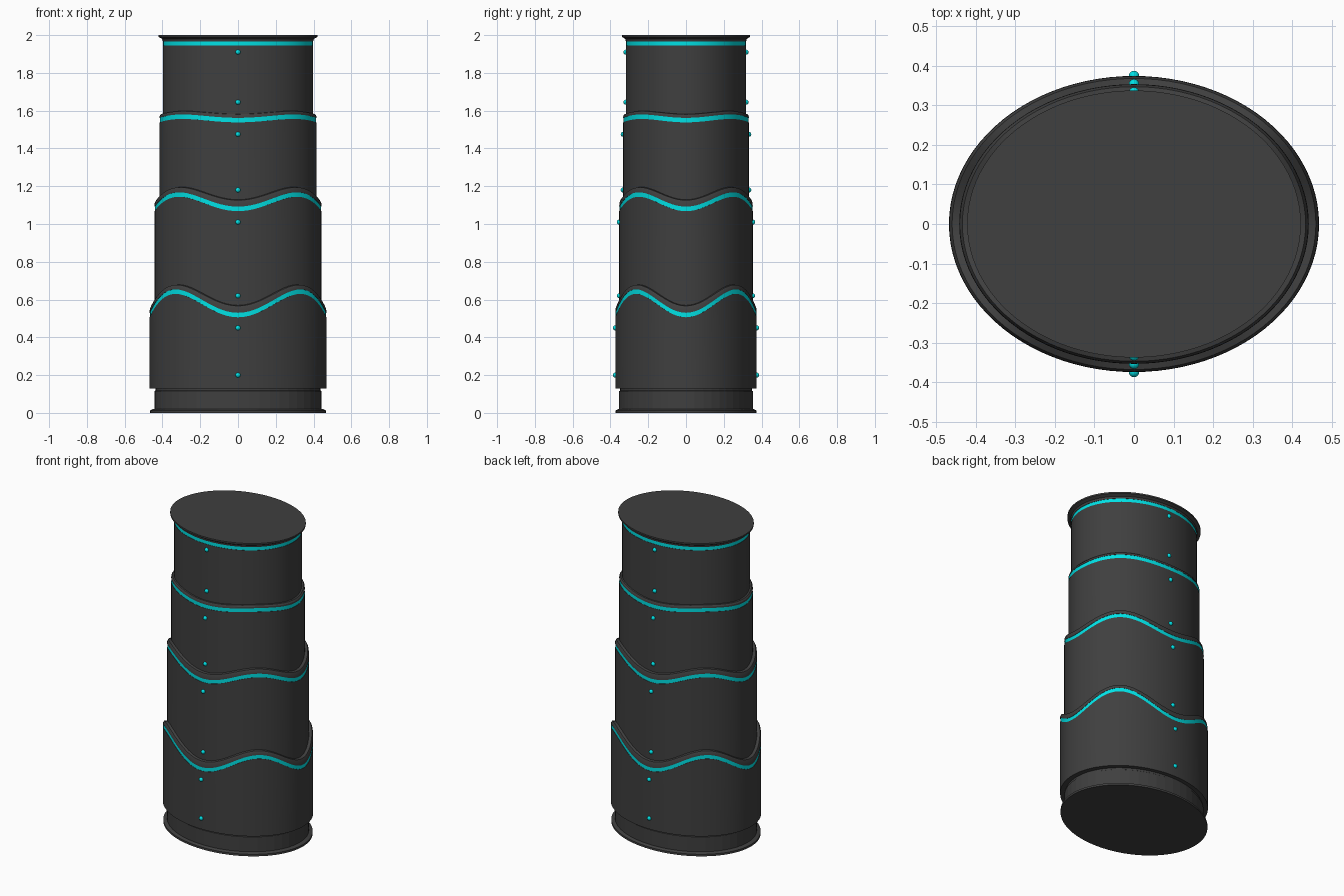
import bpy, bmesh, math

if "Cube" in bpy.data.objects:
    bpy.data.objects.remove(bpy.data.objects["Cube"])

RATIO = 0.80   # depth / width of the oval
SEGS = 96


def material(name, col):
    m = bpy.data.materials.new(name)
    m.diffuse_color = (*col, 1)
    m.use_nodes = True
    m.node_tree.nodes["Principled BSDF"].inputs["Base Color"].default_value = m.diffuse_color
    return m


DARK = material("dark_shell", (0.05, 0.05, 0.05))
CYAN = material("cyan_light", (0.0, 0.75, 0.78))


def finish(name, bm, mat, smooth=True):
    bmesh.ops.recalc_face_normals(bm, faces=bm.faces)
    me = bpy.data.meshes.new(name)
    bm.to_mesh(me)
    bm.free()
    ob = bpy.data.objects.new(name, me)
    bpy.context.collection.objects.link(ob)
    me.materials.append(mat)
    if smooth:
        bpy.context.view_layer.objects.active = ob
        ob.select_set(True)
        bpy.ops.object.shade_smooth_by_angle(angle=math.radians(30))
        ob.select_set(False)
    return ob


def loft(name, rings, mat, amp=0, segs=SEGS, closed=False, smooth=True):
    """Oval rings of (x radius, z, wave share); the wave dips at front, back and sides."""
    bm = bmesh.new()
    loops = []
    for r, z, wave in rings:
        loop = []
        for i in range(segs):
            a = 2 * math.pi * i / segs
            # constant wall offset on the short axis keeps the oval ratio
            loop.append(bm.verts.new((r * math.cos(a), r * RATIO * math.sin(a),
                                      z - wave * amp * math.cos(4 * a))))
        loops.append(loop)
    pairs = list(zip(loops, loops[1:]))
    if closed:
        pairs.append((loops[-1], loops[0]))
    else:
        bm.faces.new(loops[0])
        bm.faces.new(loops[-1])
    for a, b in pairs:
        for i in range(segs):
            j = (i + 1) % segs
            bm.faces.new((a[i], a[j], b[j], b[i]))
    return finish(name, bm, mat, smooth)


def band(name, r, z, amp):
    h = 0.012
    loft(name, [(r - 0.012, z - h, 1), (r - 0.002, z - h, 1),
                (r - 0.002, z + h, 1), (r - 0.012, z + h, 1)], CYAN, amp, closed=True)


# Base plate and faceted plinth
loft("base_plate", [(0.465, 0, 0), (0.465, 0.013, 0), (0.45, 0.02, 0)], DARK)
loft("plinth", [(0.442, 0.015, 0), (0.442, 0.115, 0), (0.437, 0.118, 0), (0.437, 0.135, 0)],
     DARK, segs=48, smooth=False)

# Stacked tiers with wavy rims: radius, bottom, rim height, wave amplitude, next radius
tiers = [(0.468, 0.13, 0.580, 0.062, 0.442),
         (0.442, 0.48, 1.118, 0.038, 0.416),
         (0.416, 1.04, 1.559, 0.009, 0.398)]
for n, (r, z0, w, amp, nxt) in enumerate(tiers, 1):
    k = 0.6 if amp < 0.02 else 1.0
    loft(f"tier_{n}", [(nxt - 0.005, z0, 0), (r, z0, 0), (r, w - 0.012, 1),
                       (r - 0.008, w - 0.012, 1), (r - 0.008, w + 0.012, 1),
                       (r, w + 0.012, 1), (r - 0.001, w + 0.012 + 0.016 * k, 0.95),
                       (r - 0.008, w + 0.012 + 0.030 * k, 0.9),
                       (nxt - 0.005, w + 0.012 + 0.033 * k, 0.88)],
         DARK, amp, closed=True)
    band(f"light_band_{n}", r, w, amp)

# Top tier with flared cap
loft("tier_4", [(0.398, 1.52, 0), (0.398, 1.945, 0), (0.390, 1.945, 0), (0.390, 1.968, 0),
                (0.398, 1.968, 0)], DARK)
band("light_band_4", 0.398, 1.956, 0)
loft("top_cap", [(0.398, 1.967, 0), (0.402, 1.980, 0), (0.422, 1.990, 0), (0.422, 2.0, 0)], DARK)

# Small round studs down the front and back
studs = [(0.468, 0.20), (0.468, 0.45), (0.442, 0.62), (0.442, 1.01),
         (0.416, 1.18), (0.416, 1.475), (0.398, 1.645), (0.398, 1.91)]
for side, label in ((-1, "front"), (1, "back")):
    for n, (r, z) in enumerate(studs, 1):
        bm = bmesh.new()
        bmesh.ops.create_uvsphere(bm, u_segments=16, v_segments=10, radius=0.013)
        ob = finish(f"{label}_stud_{n}", bm, CYAN)
        ob.location = (0, side * r * RATIO, z)
